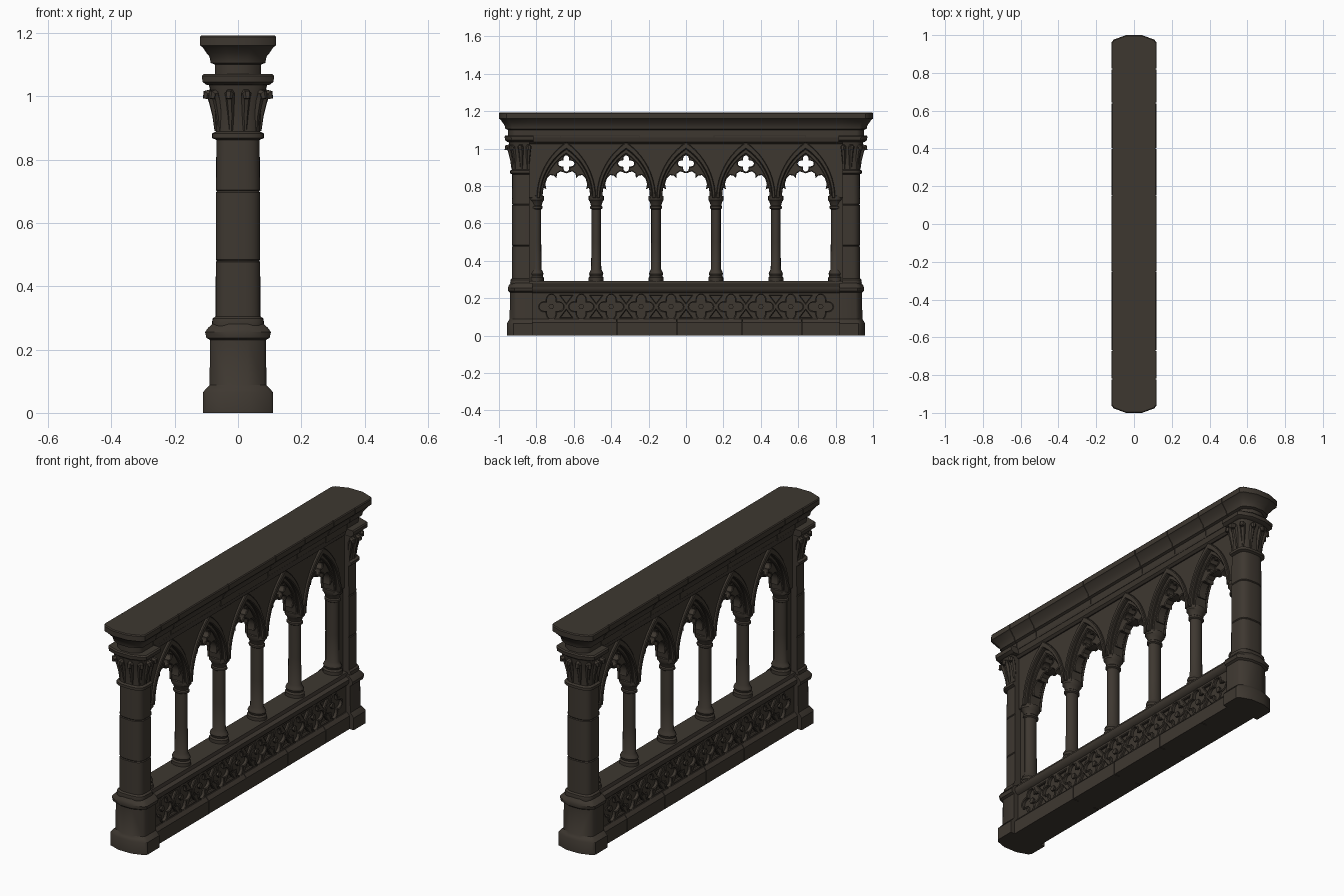
import bpy, bmesh, random
from math import sin, cos, pi, radians, atan2, copysign

if "Cube" in bpy.data.objects:
    bpy.data.objects.remove(bpy.data.objects["Cube"])

stone = bpy.data.materials.new("dark brown stone")
stone.use_nodes = True
COLOUR = (0.048, 0.039, 0.030, 1)
stone.diffuse_color = COLOUR
bsdf = stone.node_tree.nodes["Principled BSDF"]
bsdf.inputs["Base Color"].default_value = COLOUR
bsdf.inputs["Roughness"].default_value = 0.9
parts = []


def register(name, data):
    ob = bpy.data.objects.new(name, data)
    data.materials.append(stone)
    bpy.context.collection.objects.link(ob)
    parts.append(ob)
    return ob


def loft(name, rings):
    """Skin a stack of equal-length rings of points and close both ends."""
    bm = bmesh.new()
    loops = [[bm.verts.new(p) for p in ring] for ring in rings]
    n = len(loops[0])
    for a, b in zip(loops, loops[1:]):
        for i in range(n):
            j = (i + 1) % n
            bm.faces.new((a[i], a[j], b[j], b[i]))
    bm.faces.new(loops[0])
    bm.faces.new(loops[-1])
    bmesh.ops.recalc_face_normals(bm, faces=bm.faces)
    mesh = bpy.data.meshes.new(name)
    bm.to_mesh(mesh)
    bm.free()
    return register(name, mesh)


# End shapes: u scales the half width, v scales the setback from the tip
CHAMFER = [(1, 1), (0.9, 0.6), (0.35, 0), (-0.35, 0), (-0.9, 0.6), (-1, 1)]


def soft(c):
    return copysign(abs(c) ** 0.7, c)


ROUND = [(soft(cos(pi * i / 14)), 1 - soft(sin(pi * i / 14))) for i in range(15)]


def end_ring(z, w, tip, inner, depth, shape, side):
    pts = [(-w, inner), (w, inner)] + [(w * u, tip - depth * v) for u, v in shape]
    return [(x, side * y, z) for x, y in pts]


def beam(name, profile, y0, y1):
    """Straight course with a (z, half width) profile."""
    loft(name, [[(-w, y0, z), (w, y0, z), (w, y1, z), (-w, y1, z)] for z, w in profile])


def plate(name, splines, half):
    """Flat cut-out in the y-z plane; inner splines become holes."""
    cu = bpy.data.curves.new(name, 'CURVE')
    cu.dimensions = '2D'
    cu.fill_mode = 'BOTH'
    cu.extrude = half - 0.004
    cu.bevel_depth = 0.004
    cu.bevel_resolution = 0
    cu.offset = -0.004
    for pts in splines:
        sp = cu.splines.new('POLY')
        sp.points.add(len(pts) - 1)
        for p, (y, z) in zip(sp.points, pts):
            p.co = (y, z, 0, 1)
        sp.use_cyclic_u = True
    ob = register(name, cu)
    ob.rotation_euler = (radians(90), 0, radians(90))


def strand(name, pts, depth, radii=None, closed=False):
    """Round moulding that follows a path."""
    cu = bpy.data.curves.new(name, 'CURVE')
    cu.dimensions = '3D'
    cu.bevel_depth = depth
    cu.bevel_resolution = 1
    cu.use_fill_caps = True
    sp = cu.splines.new('POLY')
    sp.points.add(len(pts) - 1)
    for i, p in enumerate(pts):
        sp.points[i].co = (*p, 1)
        sp.points[i].radius = radii[i] if radii else 1
    sp.use_cyclic_u = closed
    register(name, cu)


def pointed_arch(cy, a, spring, apex, n=10):
    h = apex - spring
    r = (a * a + h * h) / (2 * a)
    top = atan2(h, r - a)
    half = [(a - r + r * cos(top * i / n), spring + r * sin(top * i / n)) for i in range(n + 1)]
    return [(cy - y, z) for y, z in half] + [(cy + y, z) for y, z in half[-2::-1]]


def foil(cy, cz, r, n=32):
    pts = []
    for i in range(n):
        t = 2 * pi * i / n
        k = r * (0.55 + 0.45 * abs(cos(2 * t)))
        pts.append((cy + k * cos(t), cz + k * sin(t)))
    return pts


# Coping stones, with narrow joints over a solid core
COPING = [(1.06, 0.072), (1.10, 0.073), (1.105, 0.086), (1.125, 0.09), (1.137, 0.10),
          (1.155, 0.112), (1.16, 0.12), (1.187, 0.12), (1.192, 0.116)]
joints = [-0.82, -0.67, -0.25, 0.15, 0.4, 0.64, 0.82]
rnd = random.Random(4)
for a, b in zip(joints, joints[1:]):
    d = rnd.uniform(-0.0015, 0.0015)
    beam("coping_stone", [(z, w + d) for z, w in COPING], a + 0.002, b - 0.002)
for side in (-1, 1):
    loft("coping_end_stone", [end_ring(z, w, w + 0.88, 0.822, 0.04, CHAMFER, side) for z, w in COPING])
beam("coping_core", [(z, w - 0.005) for z, w in COPING], -0.85, 0.85)
beam("frieze_rail", [(1.025, 0.05), (1.035, 0.062), (1.05, 0.066), (1.07, 0.072)], -0.87, 0.87)

# Plinth course, carved panel backing and sill
for a, b in zip([-0.84, -0.37, -0.05, 0.3, 0.62], [-0.37, -0.05, 0.3, 0.62, 0.84]):
    beam("plinth_stone", [(0, 0.085), (0.07, 0.085), (0.088, 0.07)], a + 0.0015, b - 0.0015)
beam("panel_core", [(0.0, 0.05), (0.25, 0.05)], -0.86, 0.86)
beam("sill", [(0.225, 0.06), (0.235, 0.075), (0.25, 0.083), (0.265, 0.083), (0.275, 0.065),
              (0.292, 0.06)], -0.86, 0.86)

# Quatrefoil carving, cut through a thin facing over the core
PITCH = 0.16
centres = [PITCH * (i - 4.5) for i in range(10)]
holes = [foil(c, 0.155, 0.066) for c in centres]
for c in centres[:-1]:
    m = c + PITCH / 2
    for s in (-1, 1):
        holes.append([(m - 0.03, 0.155 + s * 0.058), (m, 0.155 + s * 0.018), (m + 0.03, 0.155 + s * 0.058)])
frame = [(-0.83, 0.08), (0.83, 0.08), (0.83, 0.235), (-0.83, 0.235)]
plate("panel_facing", [frame] + holes, 0.064)
for x in (-0.064, 0.064):
    for c in centres:
        strand("quatrefoil_moulding", [(x, y, z) for y, z in foil(c, 0.155, 0.069)], 0.006, closed=True)
        strand("quatrefoil_boss", [(x * 0.7, c, 0.155), (x * 0.95, c, 0.155)], 0.015)

# Arcade: three layers of wall, each with its own arch outline
BAY = 0.32
bays = [BAY * (i - 2) for i in range(5)]


def arcade(name, arch, half, extra=()):
    outline = [(-0.85, 0.735)]
    for c in bays:
        outline += arch(c)
    outline += [(0.85, 0.735), (0.85, 1.045), (-0.85, 1.045)]
    plate(name, [outline] + list(extra), half)


def cusped(c):
    half = [(0.137, 0.735), (0.134, 0.765), (0.122, 0.79), (0.106, 0.782), (0.112, 0.81),
            (0.103, 0.84), (0.085, 0.858), (0.066, 0.855), (0.052, 0.842), (0.05, 0.865),
            (0.032, 0.878), (0.012, 0.872)]
    return [(c - y, z) for y, z in half] + [(c + y, z) for y, z in half[::-1]]


arcade("spandrel_wall", lambda c: pointed_arch(c, 0.138, 0.735, 0.995), 0.044)
arcade("cusped_tracery", cusped, 0.024, [foil(c, 0.92, 0.043) for c in bays])
for c in bays:
    outer = pointed_arch(c, 0.158, 0.735, 1.035)
    inner = pointed_arch(c, 0.140, 0.735, 0.998)
    plate("arch_moulding", [outer + inner[::-1]], 0.058)
    outer = pointed_arch(c, 0.141, 0.735, 1.0)
    inner = pointed_arch(c, 0.127, 0.735, 0.972)
    plate("inner_arch_order", [outer + inner[::-1]], 0.036)
    for x in (-0.024, 0.024):
        strand("tracery_eye_moulding", [(x, y, z) for y, z in foil(c, 0.92, 0.048)], 0.005, closed=True)

# Small columns between the bays
SMALL = [(0.28, 0.04), (0.31, 0.04), (0.318, 0.034), (0.33, 0.038), (0.342, 0.034), (0.355, 0.027),
         (0.5, 0.026), (0.675, 0.026), (0.68, 0.033), (0.69, 0.033), (0.695, 0.028), (0.715, 0.034),
         (0.725, 0.041), (0.745, 0.041), (0.75, 0.03)]
for i in range(6):
    cy = BAY * (i - 2.5)
    loft("small_column", [[(1.3 * r * cos(pi * k / 8), cy + r * sin(pi * k / 8), z) for k in range(16)]
                          for z, r in SMALL])
for side in (-1, 1):
    beam("jamb_wall", [(0.27, 0.035), (1.05, 0.035)], side * 0.805, side * 0.87)

# End piers: plinth, pedestal, shaft and capital as (z, half width, tip)
PEDESTAL = [(0, 0.11, 0.957), (0.065, 0.11, 0.957), (0.078, 0.1, 0.95), (0.088, 0.09, 0.943),
            (0.23, 0.088, 0.941), (0.237, 0.1, 0.95), (0.255, 0.104, 0.953), (0.268, 0.095, 0.947),
            (0.282, 0.08, 0.938)]
SHAFT = [(0.27, 0.08, 0.938), (0.285, 0.082, 0.94), (0.298, 0.08, 0.938), (0.305, 0.071, 0.931)]
for z in (0.48, 0.7):
    SHAFT += [(z - 0.004, 0.07, 0.93), (z, 0.067, 0.927), (z + 0.004, 0.07, 0.93)]
SHAFT += [(0.862, 0.068, 0.929), (0.868, 0.082, 0.94), (0.882, 0.082, 0.94), (0.888, 0.07, 0.93),
          (0.95, 0.072, 0.932), (1.0, 0.082, 0.942), (1.045, 0.095, 0.95)]
ABACUS = [(1.035, 0.098, 0.955), (1.045, 0.112, 0.968), (1.064, 0.114, 0.97), (1.07, 0.108, 0.965)]
for side in (-1, 1):
    loft("pier_pedestal", [end_ring(z, w, t, 0.822, 0.035, CHAMFER, side) for z, w, t in PEDESTAL])
    loft("pier_shaft", [end_ring(z, w, t, 0.838, 0.05, ROUND, side) for z, w, t in SHAFT])
    loft("pier_abacus", [end_ring(z, w, t, 0.815, 0.035, CHAMFER, side) for z, w, t in ABACUS])
    # Curling leaves around the capital: (x, y, outward x, outward y)
    for x, y, ox, oy in [(0.022, 0.927, 0.2, 1), (0.056, 0.912, 0.8, 0.7), (0.068, 0.88, 1, 0.2),
                         (0.066, 0.845, 1, -0.2)]:
        for m in (-1, 1):
            path = [(0.0, 0.89), (0.004, 0.94), (0.012, 0.985), (0.022, 1.01), (0.031, 1.008), (0.033, 0.992)]
            strand("capital_leaf", [(m * (x + ox * d), side * (y + oy * d), z) for d, z in path],
                   0.014, [0.45, 0.7, 0.95, 1.1, 1.0, 0.7])

# Turn curves into meshes and keep crisp stone edges
bpy.ops.object.select_all(action='DESELECT')
for ob in parts:
    ob.select_set(True)
bpy.context.view_layer.objects.active = parts[0]
bpy.ops.object.convert(target='MESH')
bpy.ops.object.shade_smooth_by_angle(angle=radians(35))
